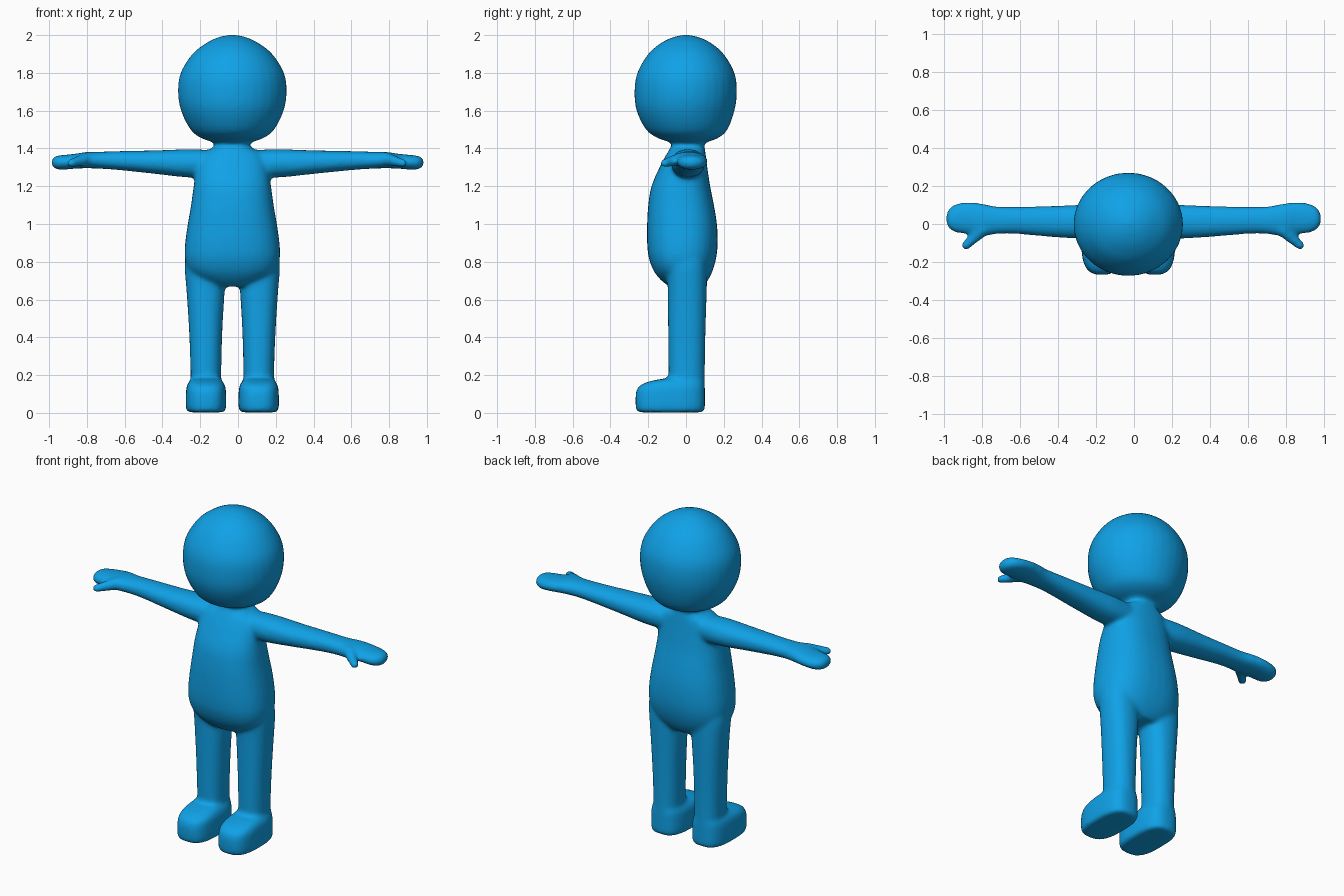
import bpy, bmesh
from math import sin, cos, tau
from mathutils import Vector

if "Cube" in bpy.data.objects:
    bpy.data.objects.remove(bpy.data.objects["Cube"], do_unlink=True)

MID = -0.03      # x of the figure's centre line
SIDES = 32

blue = bpy.data.materials.new("bright blue")
blue.use_nodes = True
COLOUR = (0.005, 0.36, 0.80, 1)
blue.diffuse_color = COLOUR
blue.node_tree.nodes["Principled BSDF"].inputs["Base Color"].default_value = COLOUR


def smooth_rows(rows, steps=4):
    """Spline through the rows, so few sections give a soft outline."""
    pts = [Vector(r) for r in rows]
    pts = [pts[0]] + pts + [pts[-1]]
    out = []
    for a, b, c, d in zip(pts, pts[1:], pts[2:], pts[3:]):
        for i in range(steps):
            t = i / steps
            out.append(b + (c - a) * (t / 2) + (a * 2 - b * 5 + c * 4 - d) * (t * t / 2)
                       + (b * 3 - a - c * 3 + d) * (t ** 3 / 2))
    return out + [pts[-1]]


def loft(bm, rows, place, power=2.0):
    """Skin superellipse sections (position, low u, high u, low v, high v)."""
    rings = []
    for pos, u0, u1, v0, v1 in smooth_rows(rows):
        ring = []
        for i in range(SIDES):
            c, s = cos(tau * i / SIDES), sin(tau * i / SIDES)
            u = (u0 + u1) / 2 + (u1 - u0) / 2 * abs(c) ** (2 / power) * (1 if c > 0 else -1)
            v = (v0 + v1) / 2 + (v1 - v0) / 2 * abs(s) ** (2 / power) * (1 if s > 0 else -1)
            ring.append(bm.verts.new(place(pos, u, v)))
        rings.append(ring)
    for a, b in zip(rings, rings[1:]):
        for i in range(SIDES):
            j = (i + 1) % SIDES
            bm.faces.new((a[i], a[j], b[j], b[i]))
    bm.faces.new(rings[0])
    bm.faces.new(rings[-1])


def upright(side):
    return lambda z, u, v: (MID + side * u, v, z)


def sideways(side, reach):
    return lambda d, u, v: (MID + side * d * reach, u, v)


bm = bmesh.new()

# Head
loft(bm, [(1.43, -.09, .09, -.07, .1), (1.455, -.165, .165, -.15, .17),
          (1.5, -.222, .222, -.212, .22), (1.6, -.272, .272, -.262, .257),
          (1.7, -.288, .288, -.273, .27), (1.8, -.274, .274, -.258, .257),
          (1.9, -.212, .212, -.2, .2), (1.96, -.135, .135, -.13, .13),
          (1.99, -.07, .07, -.065, .065), (2.002, -.01, .01, -.01, .01)], upright(1))

# Torso and neck
loft(bm, [(.67, -.1, .1, -.09, .09), (.7, -.17, .17, -.13, .115),
          (.75, -.23, .23, -.17, .14), (.82, -.252, .252, -.197, .16),
          (.9, -.25, .25, -.206, .168), (1, -.236, .236, -.206, .164),
          (1.1, -.219, .219, -.2, .148), (1.2, -.205, .205, -.183, .128),
          (1.3, -.19, .19, -.14, .113), (1.37, -.165, .165, -.103, .104),
          (1.4, -.11, .11, -.085, .1), (1.43, -.088, .088, -.075, .095),
          (1.5, -.088, .088, -.075, .095)], upright(1), 2.4)

# Limbs: the left arm reaches a little further than the right
for side, reach in ((1, 1.0), (-1, 0.945)):
    # Leg
    loft(bm, [(.06, .06, .22, -.09, .1), (.25, .058, .222, -.093, .1),
              (.45, .052, .23, -.095, .104), (.65, .04, .243, -.097, .11),
              (.78, .03, .252, -.1, .11), (.88, .05, .235, -.08, .1)], upright(side), 2.3)
    # Foot
    loft(bm, [(.003, .045, .235, -.255, .092), (.025, .033, .246, -.266, .1),
              (.1, .033, .246, -.266, .1), (.14, .037, .242, -.25, .1),
              (.165, .05, .23, -.2, .097), (.18, .065, .215, -.13, .09)],
         upright(side), 2.9)
    # Arm and mitten hand
    loft(bm, [(.08, -.07, .09, 1.25, 1.39), (.24, -.078, .1, 1.246, 1.396),
              (.43, -.068, .095, 1.265, 1.39), (.63, -.052, .09, 1.285, 1.386),
              (.73, -.053, .092, 1.292, 1.383), (.81, -.064, .107, 1.295, 1.382),
              (.88, -.052, .115, 1.293, 1.372), (.95, -.047, .108, 1.287, 1.365),
              (.99, -.03, .087, 1.291, 1.36), (1.008, -.005, .06, 1.305, 1.346),
              (1.015, .02, .035, 1.32, 1.33)], sideways(side, reach), 2.2)
    # Thumb: a chain of overlapping balls, thinner toward the tip
    base, tip = Vector((.81, -.03, 1.345)), Vector((.903, -.113, 1.322))
    for i in range(9):
        t = i / 8
        p = base.lerp(tip, t)
        ball = bmesh.ops.create_icosphere(bm, subdivisions=2, radius=.037 - .012 * t)
        bmesh.ops.translate(bm, verts=ball["verts"],
                            vec=(MID + side * p.x * reach, p.y, p.z))

bmesh.ops.recalc_face_normals(bm, faces=bm.faces)
mesh = bpy.data.meshes.new("figure_body")
bm.to_mesh(mesh)
bm.free()
mesh.materials.append(blue)
body = bpy.data.objects.new("figure_body", mesh)
bpy.context.collection.objects.link(body)

# Fuse the parts into one soft skin
fuse = body.modifiers.new("fuse", "REMESH")
fuse.mode = "VOXEL"
fuse.voxel_size = 0.011
fuse.use_smooth_shade = True
soften = body.modifiers.new("soften", "SMOOTH")
soften.factor = 0.5
soften.iterations = 12
